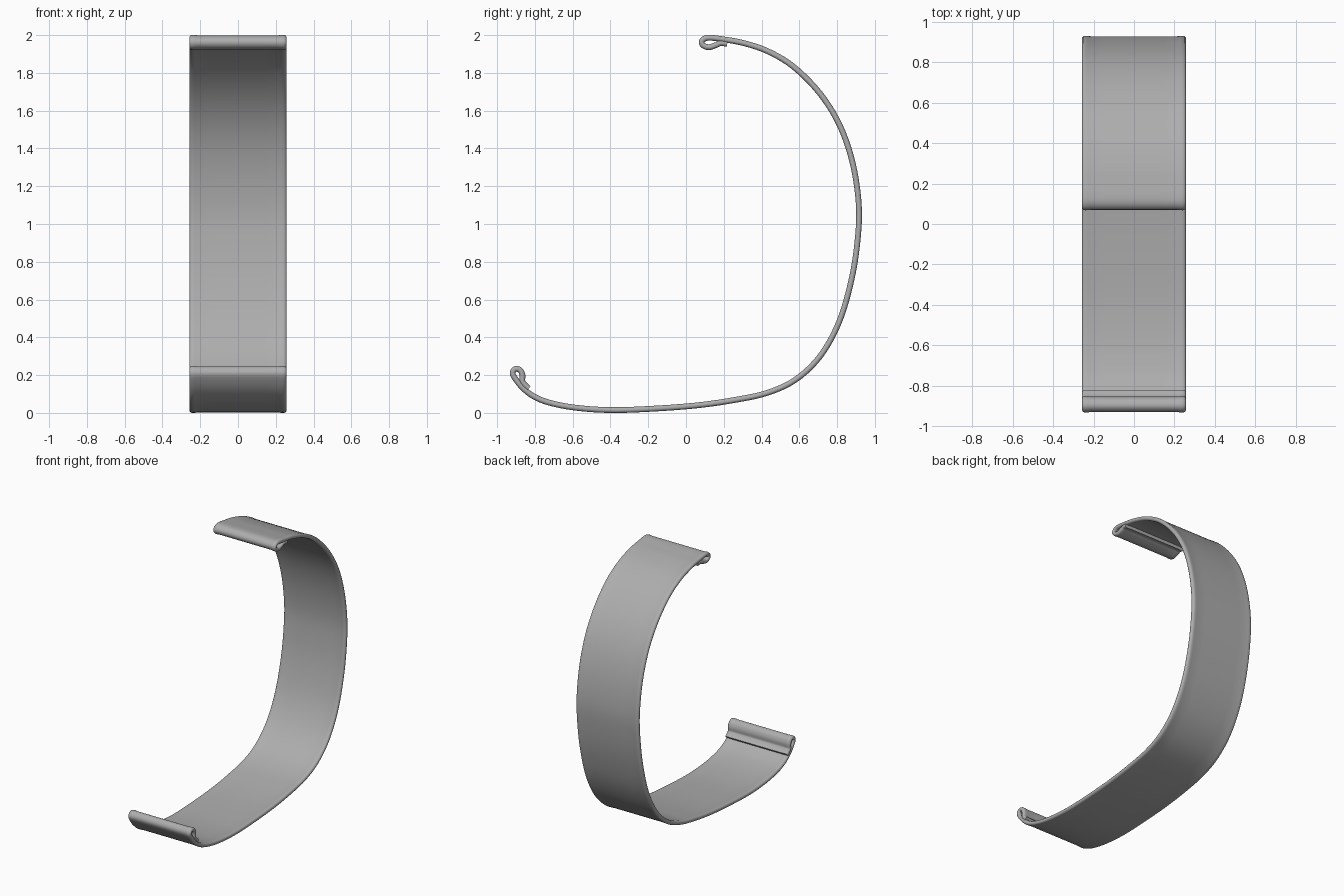
import bpy, bmesh
from mathutils import Vector

if "Cube" in bpy.data.objects:
    bpy.data.objects.remove(bpy.data.objects["Cube"])

# Centre line of the bent strip in (y, z), from top hook to bottom hook
PATH = [(.218, 1.953), (.185, 1.958), (.158, 1.947), (.122, 1.936), (.092, 1.945),
        (.083, 1.964), (.098, 1.981), (.13, 1.986), (.2, 1.977), (.3, 1.959), (.43, 1.916),
        (.57, 1.832), (.71, 1.69), (.815, 1.52), (.883, 1.32), (.915, 1.10),
        (.908, .91), (.875, .70), (.81, .48), (.71, .30), (.58, .176),
        (.43, .106), (.25, .067), (.05, .039), (-.18, .022), (-.40, .015),
        (-.59, .028), (-.73, .056), (-.81, .09), (-.865, .133), (-.905, .183),
        (-.918, .213), (-.902, .233), (-.878, .226), (-.866, .2), (-.866, .168),
        (-.852, .147), (-.832, .13)]

# Half of the strip's cross-section (x, offset): flat web with a beaded, rounded rim
HALF = [(.15, .0125), (.213, .0125), (.228, .0145), (.243, .0152), (.252, .012), (.257, .005)]


def smooth_path(pts, steps):
    p = [Vector(q) for q in pts]
    p = [2 * p[0] - p[1]] + p + [2 * p[-1] - p[-2]]
    out = []
    for a, b, c, d in zip(p, p[1:], p[2:], p[3:]):
        for i in range(steps):
            t = i / steps
            out.append(.5 * (2 * b + (c - a) * t + (2 * a - 5 * b + 4 * c - d) * t * t
                             + (3 * b - a - 3 * c + d) * t ** 3))
    return out + [p[-2]]


right = HALF + [(x, -o) for x, o in reversed(HALF)]
section = right + [(-x, o) for x, o in reversed(right)]
line = smooth_path(PATH, 5)

# Sweep the section along the centre line
bm = bmesh.new()
rings = []
for i, p in enumerate(line):
    tan = (line[min(i + 1, len(line) - 1)] - line[max(i - 1, 0)]).normalized()
    n = Vector((-tan.y, tan.x))
    rings.append([bm.verts.new((x, p.x + n.x * o, p.y + n.y * o)) for x, o in section])
k = len(section)
for a, b in zip(rings, rings[1:]):
    for j in range(k):
        bm.faces.new((a[j], a[(j + 1) % k], b[(j + 1) % k], b[j]))
bm.faces.new(rings[0])
bm.faces.new(rings[-1][::-1])
bmesh.ops.recalc_face_normals(bm, faces=bm.faces)

mesh = bpy.data.meshes.new("curved_strip_clip")
bm.to_mesh(mesh)
bm.free()
clip = bpy.data.objects.new("curved_strip_clip", mesh)
bpy.context.collection.objects.link(clip)

# Dark grey metal
metal = bpy.data.materials.new("dark_grey_metal")
metal.diffuse_color = (.42, .42, .42, 1)
metal.use_nodes = True
metal.node_tree.nodes["Principled BSDF"].inputs["Base Color"].default_value = metal.diffuse_color
mesh.materials.append(metal)

bpy.context.view_layer.objects.active = clip
clip.select_set(True)
bpy.ops.object.shade_smooth_by_angle(angle=.7)
